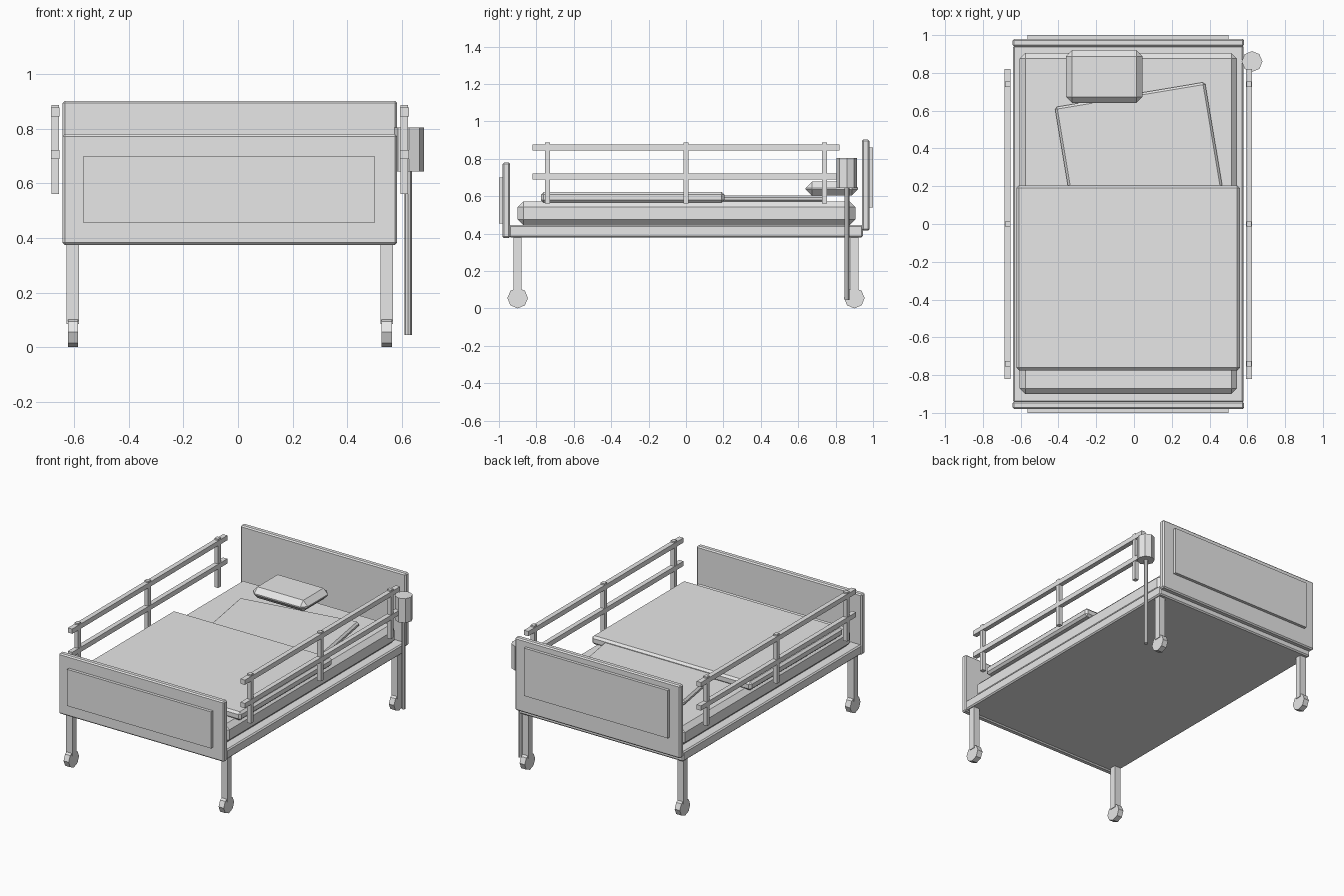
import bpy, math

if "Cube" in bpy.data.objects:
    bpy.data.objects.remove(bpy.data.objects["Cube"])

grey = bpy.data.materials.new("light_grey")
grey.diffuse_color = (0.8, 0.8, 0.8, 1)
grey.use_nodes = True
grey.node_tree.nodes["Principled BSDF"].inputs["Base Color"].default_value = grey.diffuse_color
CX = -0.03  # centre line of the bed


def box(name, x, y, z, bevel=0.0, rot=0.0):
    """Box from (min, max) ranges with an optional one-step chamfer."""
    size = [b - a for a, b in (x, y, z)]
    centre = [(a + b) / 2 for a, b in (x, y, z)]
    bpy.ops.mesh.primitive_cube_add(size=1, location=centre, rotation=(0, 0, rot))
    ob = bpy.context.object
    ob.name = name
    ob.scale = size
    bpy.ops.object.transform_apply(location=False, rotation=False, scale=True)
    ob.data.materials.append(grey)
    if bevel:
        mod = ob.modifiers.new("chamfer", 'BEVEL')
        mod.width = bevel
        mod.segments = 1
    return ob


def octagon(name, loc, radius, depth, rot=(0, 0, 0)):
    bpy.ops.mesh.primitive_cylinder_add(vertices=8, radius=radius, depth=depth,
                                        location=loc, rotation=rot)
    ob = bpy.context.object
    ob.name = name
    ob.data.materials.append(grey)
    return ob


# Bed base and end boards with raised panels
box("bed_frame", (-0.64, 0.58), (-0.945, 0.945), (0.38, 0.445), 0.008)
box("footboard", (-0.642, 0.582), (-0.98, -0.94), (0.375, 0.78), 0.008)
box("footboard_panel", (-0.565, 0.5), (-1.0, -0.975), (0.455, 0.70))
box("headboard", (-0.642, 0.582), (0.94, 0.98), (0.415, 0.902), 0.008)
box("headboard_panel", (-0.565, 0.5), (0.975, 1.0), (0.54, 0.86))

# Bedding
box("mattress", (-0.605, 0.545), (-0.90, 0.905), (0.445, 0.572), 0.03)
box("blanket", (-0.622, 0.56), (-0.775, 0.205), (0.565, 0.622), 0.014)
box("pillow", (-0.36, 0.045), (0.64, 0.92), (0.603, 0.677), 0.033)

# Sheet turned a little and tucked under the blanket
angle = math.radians(9.5)
half_len = 0.31
mx = -0.022 + half_len * math.sin(angle)
my = 0.685 - half_len * math.cos(angle)
box("sheet", (mx - 0.403, mx + 0.403), (my - half_len, my + half_len),
    (0.568, 0.604), 0.012, angle)

# Legs and wheels
for sx in (-1, 1):
    for sy in (-1, 1):
        x, y = CX + sx * 0.574, sy * 0.90
        box("leg", (x - 0.023, x + 0.023), (y - 0.021, y + 0.021), (0.085, 0.385))
        octagon("wheel", (x, y, 0.055), 0.055, 0.038, (0, math.pi / 2, 0))

# Side rails
for sx in (-1, 1):
    x = CX + sx * 0.639
    for z in (0.705, 0.861):
        box("side_rail", (x - 0.016, x + 0.016), (-0.82, 0.82), (z - 0.016, z + 0.016))
    for y in (-0.74, 0, 0.74):
        box("rail_post", (x - 0.014, x + 0.014), (y - 0.014, y + 0.014), (0.56, 0.887))

# Pole with canister beside the headboard
octagon("pole", (0.623, 0.86, 0.36), 0.013, 0.63)
octagon("canister", (0.625, 0.86, 0.724), 0.055, 0.162)
